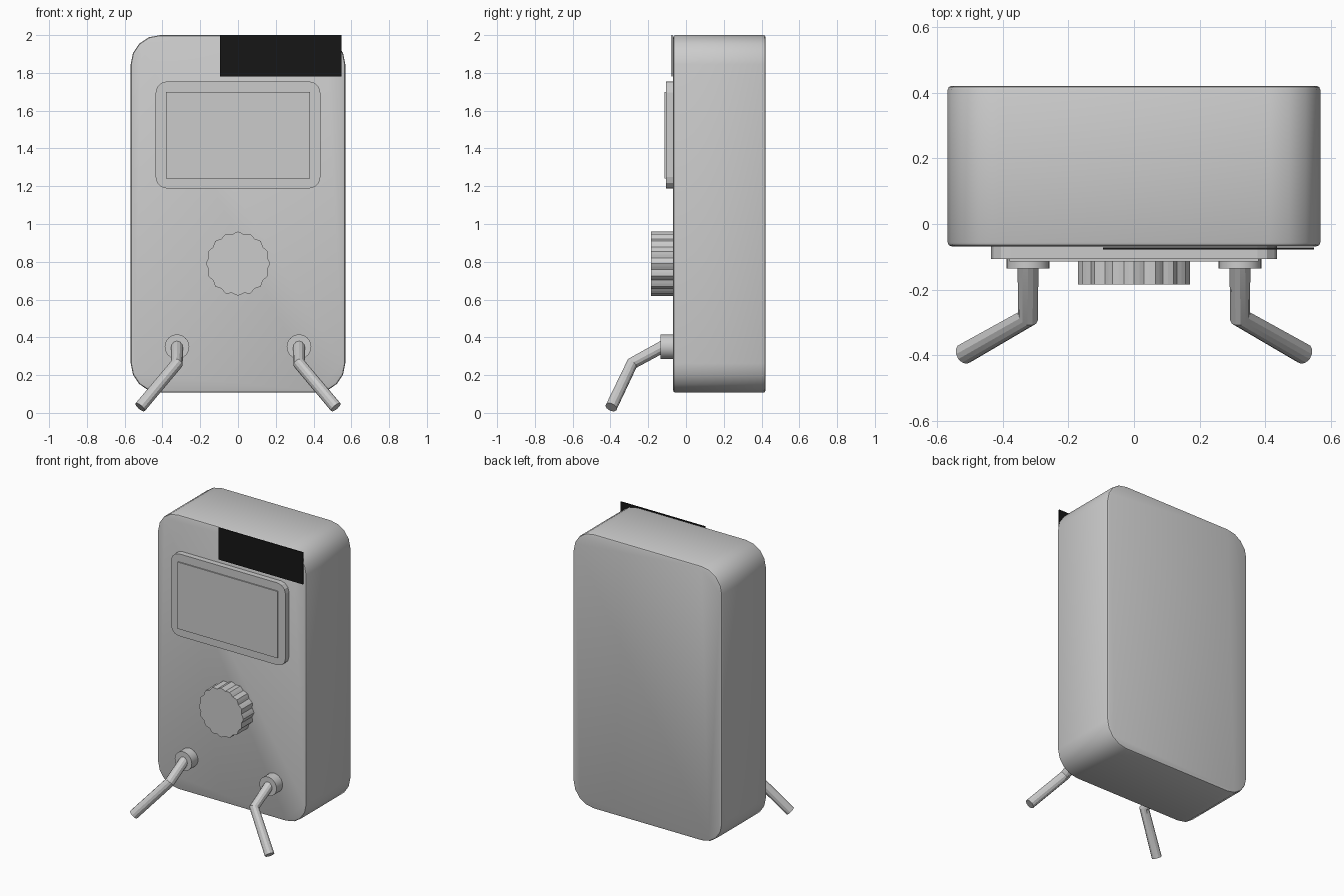
import bpy, bmesh
from math import sin, cos, pi, radians

if "Cube" in bpy.data.objects:
    bpy.data.objects.remove(bpy.data.objects["Cube"])


def rounded_rect(x0, x1, z0, z1, r, seg):
    pts = []
    corners = [(x1 - r, z1 - r), (x0 + r, z1 - r), (x0 + r, z0 + r), (x1 - r, z0 + r)]
    for i, (cx, cz) in enumerate(corners):
        for k in range(seg + 1):
            a = (i + k / seg) * pi / 2
            pts.append((cx + r * cos(a), cz + r * sin(a)))
    return pts


def circle(cx, cz, r, n):
    return [(cx + r * cos(2 * pi * i / n), cz + r * sin(2 * pi * i / n)) for i in range(n)]


def prism(name, pts, y_front, y_back, bevel=0, smooth=None):
    """Extrude an x-z outline along y."""
    bm = bmesh.new()
    face = bm.faces.new([bm.verts.new((x, y_front, z)) for x, z in pts])
    res = bmesh.ops.extrude_face_region(bm, geom=[face])
    verts = [g for g in res["geom"] if isinstance(g, bmesh.types.BMVert)]
    bmesh.ops.translate(bm, verts=verts, vec=(0, y_back - y_front, 0))
    if bevel:
        rims = [e for e in bm.edges if abs(e.verts[0].co.y - e.verts[1].co.y) < 1e-6]
        bmesh.ops.bevel(bm, geom=rims, offset=bevel, segments=2, profile=0.5, affect='EDGES')
    bmesh.ops.recalc_face_normals(bm, faces=bm.faces)
    mesh = bpy.data.meshes.new(name)
    bm.to_mesh(mesh)
    bm.free()
    ob = bpy.data.objects.new(name, mesh)
    bpy.context.collection.objects.link(ob)
    if smooth:
        shade(ob, smooth)
    return ob


def shade(ob, angle):
    bpy.ops.object.select_all(action='DESELECT')
    ob.select_set(True)
    bpy.context.view_layer.objects.active = ob
    bpy.ops.object.shade_smooth_by_angle(angle=radians(angle))


def rod(name, path, r):
    """Round bar following a bent path."""
    cu = bpy.data.curves.new(name, 'CURVE')
    cu.dimensions = '3D'
    cu.bevel_depth = r
    cu.bevel_resolution = 4
    cu.use_fill_caps = True
    sp = cu.splines.new('POLY')
    sp.points.add(len(path) - 1)
    for p, co in zip(sp.points, path):
        p.co = (*co, 1)
    ob = bpy.data.objects.new(name, cu)
    bpy.context.collection.objects.link(ob)
    bpy.ops.object.select_all(action='DESELECT')
    ob.select_set(True)
    bpy.context.view_layer.objects.active = ob
    bpy.ops.object.convert(target='MESH')
    ob = bpy.context.object
    ob.name = name
    shade(ob, 25)


FACE = -0.068

# Case with rounded corners
prism("case", rounded_rect(-0.568, 0.568, 0.107, 2.0, 0.155, 4), FACE, 0.421, 0.012, 40)

# Display bezel and raised screen
prism("display_bezel", rounded_rect(-0.436, 0.436, 1.188, 1.755, 0.06, 3), -0.106, FACE + 0.01)
prism("screen", [(-0.38, 1.24), (0.38, 1.24), (0.38, 1.70), (-0.38, 1.70)], -0.114, -0.10)

# Dark label plate at the top edge
label = prism("label_plate", [(-0.095, 1.78), (0.549, 1.78), (0.549, 2.0), (-0.095, 2.0)], -0.078, FACE - 0.003)
black = bpy.data.materials.new("black")
black.diffuse_color = (0.008, 0.008, 0.008, 1)
black.use_nodes = True
black.node_tree.nodes["Principled BSDF"].inputs["Base Color"].default_value = black.diffuse_color
label.data.materials.append(black)

# Fluted selector knob
LOBES, STEPS = 16, 4
knob = []
for i in range(LOBES * STEPS):
    a = 2 * pi * i / (LOBES * STEPS)
    r = 0.164 + 0.006 * cos(LOBES * a)
    knob.append((r * cos(a), 0.79 + r * sin(a)))
prism("selector_knob", knob, -0.184, FACE + 0.01)

# Sockets and bent probe leads
for side, s in (("left", -1), ("right", 1)):
    prism(side + "_socket", circle(s * 0.323, 0.35, 0.065, 32), -0.135, FACE + 0.01, 0, 30)
    rod(side + "_probe", [(s * 0.323, -0.115, 0.355), (s * 0.323, -0.285, 0.262), (s * 0.518, -0.396, 0.03)], 0.032)
